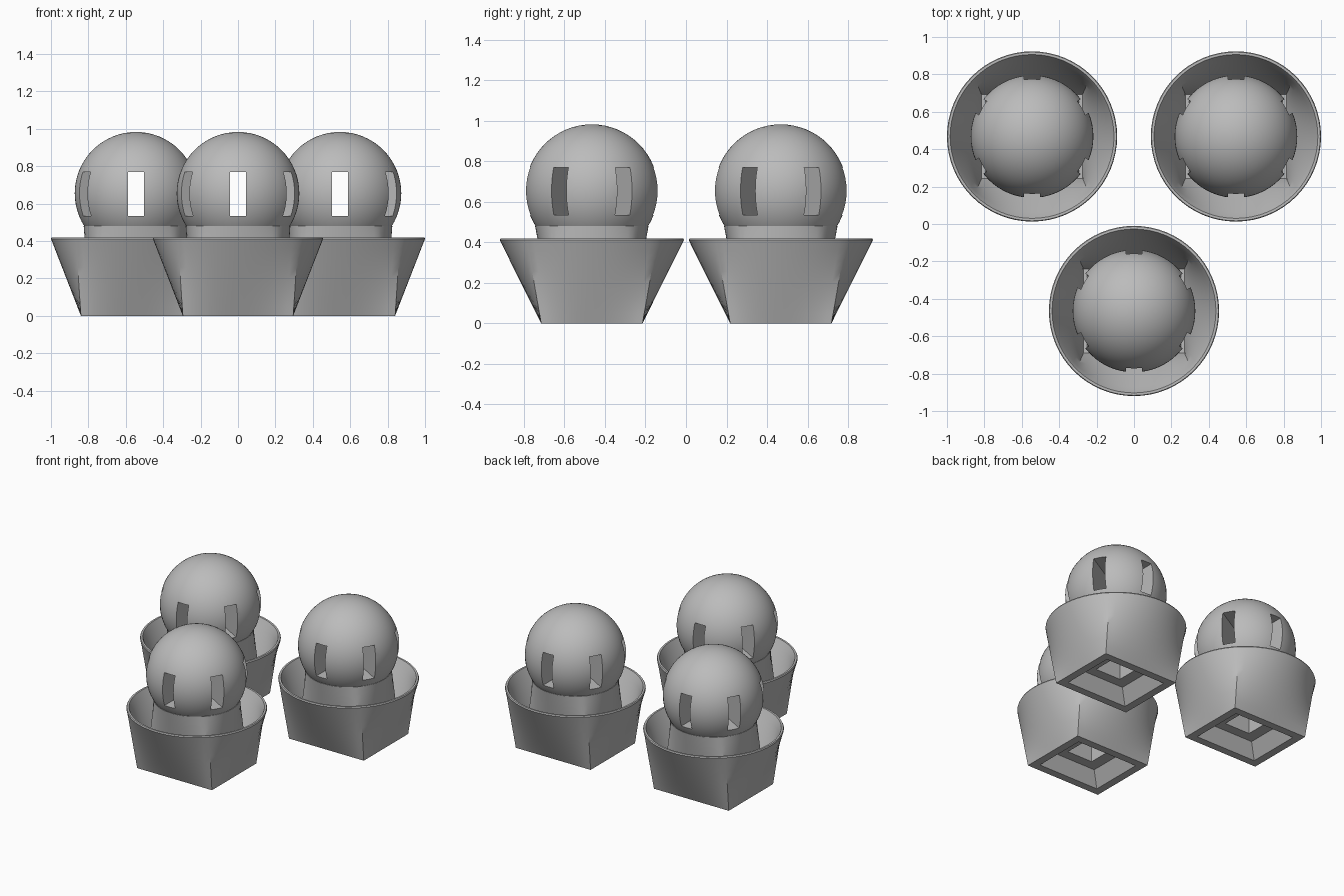
import bpy, bmesh, math

if "Cube" in bpy.data.objects:
    bpy.data.objects.remove(bpy.data.objects["Cube"])

N = 64          # points around each loop
STEPS = 8       # slices in each square-to-round loft
grey = bpy.data.materials.new("plain grey")
grey.diffuse_color = (0.5, 0.5, 0.5, 1)
grey.use_nodes = True
grey.node_tree.nodes["Principled BSDF"].inputs["Base Color"].default_value = grey.diffuse_color


def rect(hx, hy, z):
    """Rectangular loop whose corners sit at the 45 degree points."""
    pts = []
    for i in range(N):
        side, f = divmod(i, N // 4)
        u = f / (N // 4) * 2 - 1
        pts.append([(hx, hy * u, z), (-hx * u, hy, z),
                    (-hx, -hy * u, z), (hx * u, -hy, z)][side])
    return pts


def circle(r, z):
    angles = [math.tau * i / N - math.pi / 4 for i in range(N)]
    return [(r * math.cos(a), r * math.sin(a), z) for a in angles]


def loft(a, b):
    """Loops blending from a to b, leaving out a itself."""
    return [[tuple(p + (q - p) * k / STEPS for p, q in zip(u, v)) for u, v in zip(a, b)]
            for k in range(1, STEPS + 1)]


def add_object(name, bm):
    bmesh.ops.recalc_face_normals(bm, faces=bm.faces)
    mesh = bpy.data.meshes.new(name)
    bm.to_mesh(mesh)
    bm.free()
    mesh.materials.append(grey)
    ob = bpy.data.objects.new(name, mesh)
    bpy.context.collection.objects.link(ob)
    return ob


def box(name, size, z, turn=0):
    bm = bmesh.new()
    bmesh.ops.create_cube(bm, size=1)
    bmesh.ops.scale(bm, vec=size, verts=bm.verts)
    ob = add_object(name, bm)
    ob.location.z = z
    ob.rotation_euler.z = turn
    ob.hide_render = True
    return ob


def cut(ob, cutters):
    for c in cutters:
        mod = ob.modifiers.new("cut", 'BOOLEAN')
        mod.operation, mod.solver, mod.object = 'DIFFERENCE', 'EXACT', c
    graph = bpy.context.evaluated_depsgraph_get()
    mesh = bpy.data.meshes.new_from_object(ob.evaluated_get(graph))
    ob.modifiers.clear()
    ob.data = mesh


def smooth(ob):
    bpy.ops.object.select_all(action='DESELECT')
    ob.select_set(True)
    bpy.context.view_layer.objects.active = ob
    bpy.ops.object.shade_smooth_by_angle(angle=math.radians(30))


# Planter: hollow foot, flared outer wall, rim, trough and neck in one skin
foot = rect(0.295, 0.25, 0)
lip_out, lip_in = circle(0.455, 0.412), circle(0.432, 0.408)
trough, neck_foot = rect(0.27, 0.225, 0.08), rect(0.25, 0.205, 0.08)
loops = [rect(0.18, 0.15, 0.1), rect(0.24, 0.195, 0), foot]
loops += loft(foot, lip_out)
loops += [circle(0.451, 0.42), circle(0.438, 0.42), lip_in]
loops += loft(lip_in, trough)
loops += [neck_foot] + loft(neck_foot, circle(0.28, 0.48))
bm = bmesh.new()
rings = [[bm.verts.new(p) for p in loop] for loop in loops]
for a, b in zip(rings, rings[1:]):
    for i in range(N):
        j = (i + 1) % N
        bm.faces.new((a[i], a[j], b[j], b[i]))
bm.faces.new(rings[0])
bm.faces.new(rings[-1])
planter = add_object("planter", bm)

# Globe on top of the neck
bm = bmesh.new()
bmesh.ops.create_uvsphere(bm, u_segments=64, v_segments=32, radius=0.328)
bmesh.ops.translate(bm, vec=(0, 0, 0.655), verts=bm.verts)
globe = add_object("globe", bm)

# Three crossing slots make six windows; a shaft joins them to the foot
slots = [box("slot_cutter", (0.084, 1, 0.235), 0.652, math.radians(60 * k)) for k in range(3)]
shaft = box("shaft_cutter", (0.2, 0.16, 0.55), 0.325)
cut(planter, [shaft])
cut(globe, slots + [shaft])
for c in slots + [shaft]:
    bpy.data.objects.remove(c)

# Three identical copies
for ob in (planter, globe):
    smooth(ob)
    ob.location = (0, -0.465, 0)
    for side, x in (("left", -0.545), ("right", 0.545)):
        copy = ob.copy()
        copy.name = f"{side}_{ob.name}"
        copy.location = (x, 0.468, 0)
        bpy.context.collection.objects.link(copy)
